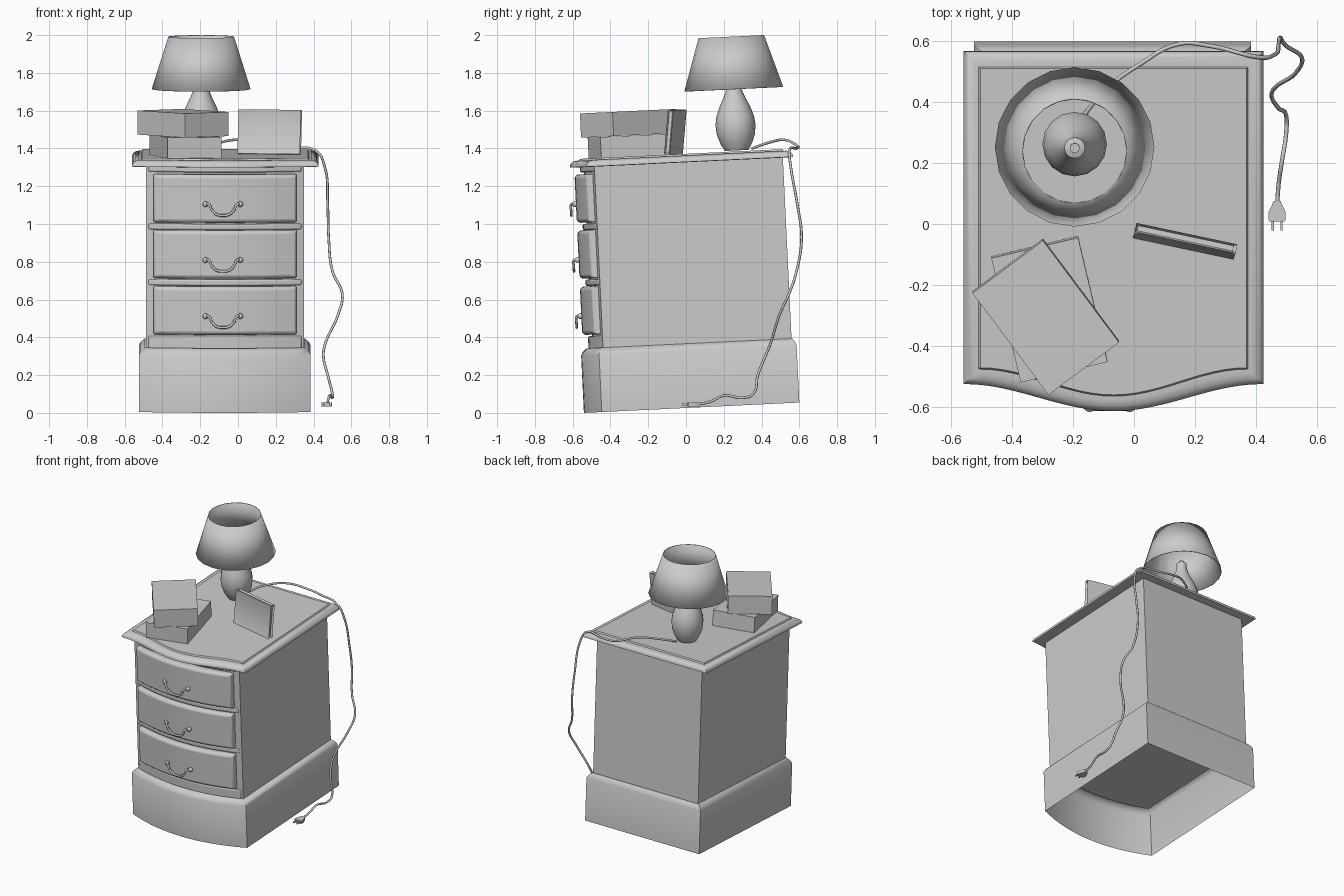
import bpy, bmesh, math
from mathutils import Matrix, Vector

if "Cube" in bpy.data.objects:
    bpy.data.objects.remove(bpy.data.objects["Cube"])

TILT = Matrix.Rotation(0.048, 4, 'X')   # the whole cabinet leans slightly forward
grey = bpy.data.materials.new("plain_grey")
grey.diffuse_color = (0.6, 0.6, 0.6, 1)
grey.use_nodes = True
grey.node_tree.nodes["Principled BSDF"].inputs["Base Color"].default_value = grey.diffuse_color


def finish(name, bm, angle=35, bevel=0, tilt=True):
    bmesh.ops.recalc_face_normals(bm, faces=bm.faces)
    me = bpy.data.meshes.new(name)
    bm.to_mesh(me)
    bm.free()
    if tilt:
        me.transform(TILT)
    me.materials.append(grey)
    ob = bpy.data.objects.new(name, me)
    bpy.context.collection.objects.link(ob)
    bpy.ops.object.select_all(action='DESELECT')
    ob.select_set(True)
    bpy.context.view_layer.objects.active = ob
    bpy.ops.object.shade_smooth_by_angle(angle=math.radians(angle))
    if bevel:
        m = ob.modifiers.new("rounded_edges", 'BEVEL')
        m.width, m.segments, m.limit_method = bevel, 2, 'ANGLE'
    return ob


def loft(loops, bottom=True, top=True):
    bm = bmesh.new()
    rows = [[bm.verts.new(p) for p in lp] for lp in loops]
    n = len(rows[0])
    for a, b in zip(rows, rows[1:]):
        for i in range(n):
            j = (i + 1) % n
            bm.faces.new((a[i], a[j], b[j], b[i]))
    if bottom:
        bm.faces.new(rows[0][::-1])
    if top:
        bm.faces.new(rows[-1])
    return bm


def bowed(x0, x1, back, corner, centre, z, wave=False, n=16):
    """Outline with a straight back and a bowed front."""
    pts = []
    for i in range(n + 1):
        t = 2 * i / n - 1
        f = (1 - math.cos(math.pi * t)) / 2 if wave else t * t
        pts.append((x0 + (x1 - x0) * i / n, centre + (corner - centre) * f, z))
    return pts + [(x1, back, z), (x0, back, z)]


def lathe(x, y, profile, n):
    return [[(x + r * math.cos(2 * math.pi * i / n), y + r * math.sin(2 * math.pi * i / n), z)
             for i in range(n)] for r, z in profile]


def tube(name, pts, radius, tilt=True):
    cu = bpy.data.curves.new(name, 'CURVE')
    cu.dimensions = '3D'
    cu.bevel_depth, cu.bevel_resolution, cu.resolution_u = radius, 2, 6
    cu.use_fill_caps = True
    sp = cu.splines.new('BEZIER')
    sp.bezier_points.add(len(pts) - 1)
    for bp, p in zip(sp.bezier_points, pts):
        bp.co = p
        bp.handle_left_type = bp.handle_right_type = 'AUTO'
    if tilt:
        cu.transform(TILT)
    cu.materials.append(grey)
    ob = bpy.data.objects.new(name, cu)
    bpy.context.collection.objects.link(ob)


def box(centre, size, matrix=Matrix()):
    bm = bmesh.new()
    bmesh.ops.create_cube(bm, size=1, matrix=Matrix.Translation(centre) @ matrix
                          @ Matrix.Diagonal((*size, 1)))
    return bm


# plinth: open below, closed by a panel at the top
finish("plinth", loft([
    bowed(-0.525, 0.385, 0.602, -0.445, -0.54, 0.026),
    bowed(-0.525, 0.385, 0.602, -0.445, -0.54, 0.33),
    bowed(-0.515, 0.375, 0.594, -0.437, -0.53, 0.348),
    bowed(-0.495, 0.355, 0.58, -0.425, -0.51, 0.366)], bottom=False), angle=50)

# carcass and the rails between the drawers
finish("carcass", loft([bowed(-0.488, 0.35, 0.577, -0.422, -0.478, z) for z in (0.36, 1.335)]))
for i, (z0, z1) in enumerate([(0.36, 0.43), (0.697, 0.73), (0.992, 1.025), (1.298, 1.335)]):
    finish(f"rail_{i + 1}", loft([bowed(-0.475, 0.337, -0.40, -0.428, -0.499, z)
                                  for z in (z0, z1)]), bevel=0.008)

# drawers with raised fronts and swing handles
for i, z0 in enumerate((0.438, 0.736, 1.032)):
    bm = loft([bowed(-0.447, 0.309, -0.40, -0.452, -0.515, z) for z in (z0, z0 + 0.256)])
    bmesh.ops.recalc_face_normals(bm, faces=bm.faces)
    front = [f for f in bm.faces if f.normal.y < -0.5]
    bmesh.ops.inset_region(bm, faces=front, thickness=0.014, depth=0.014)
    finish(f"drawer_{i + 1}", bm, bevel=0.006)
    zb = z0 + 0.10
    arc = [(-0.092, 0, -0.53), (-0.075, 0, -0.553), (-0.055, -0.035, -0.556),
           (-0.03, -0.055, -0.556)]
    arc = arc + [(0, -0.059, -0.556)] + [(-a, b, c) for a, b, c in arc[::-1]]
    tube(f"handle_{i + 1}", [(-0.08 + a, c, zb + b) for a, b, c in arc], 0.007)
    for s, side in ((-1, "left"), (1, "right")):
        bm = bmesh.new()
        bmesh.ops.create_uvsphere(bm, u_segments=12, v_segments=8, radius=0.015,
                                  matrix=Matrix.Translation((-0.08 + s * 0.092, -0.534, zb)))
        finish(f"handle_mount_{i + 1}_{side}", bm, angle=60)

# moulded top board: (inset, height) profile
edge = [(0.02, 1.325), (0, 1.327), (0, 1.337), (0.006, 1.348), (0.018, 1.357),
        (0.034, 1.361), (0.05, 1.361), (0.055, 1.37)]
finish("top_board", loft([bowed(-0.56 + o, 0.425 - o, 0.632 - o, -0.462 + o, -0.551 + o, z, True, 24)
                          for o, z in edge]), angle=40)

# lamp foot and shade
foot = [(0.062, 1.375), (0.083, 1.41), (0.101, 1.46), (0.106, 1.51), (0.1, 1.555), (0.082, 1.605),
        (0.058, 1.655), (0.042, 1.695), (0.034, 1.73), (0.034, 1.76), (0.016, 1.765), (0.016, 1.78)]
finish("lamp_foot", loft(lathe(-0.195, 0.335, foot, 16)), angle=50)
shade = finish("lamp_shade", loft(lathe(-0.195, 0.335, [(0.262, 1.70), (0.174, 1.978)], 20),
                                  False, False), angle=40)
shade.modifiers.new("thin_wall", 'SOLIDIFY').thickness = 0.004

# two stacked books
finish("lower_book", box((-0.278, -0.212, 1.425), (0.293, 0.42, 0.11),
                         Matrix.Rotation(math.radians(13.3), 4, 'Z')))
finish("upper_book", box((-0.29, -0.231, 1.546), (0.418, 0.289, 0.128),
                         Matrix.Rotation(math.radians(-53.3), 4, 'Z')))

# leaning picture frame with sunken picture and slotted edges
lean = Matrix.Rotation(math.radians(-12), 4, 'Z') @ Matrix.Rotation(math.radians(-7.8), 4, 'X')
bm = box((0, 0, 0), (0.338, 0.03, 0.235))
bmesh.ops.recalc_face_normals(bm, faces=bm.faces)
for pick, t, d in ((lambda v: v.y < -0.9, 0.026, -0.008), (lambda v: v.z > 0.9, 0.009, -0.012),
                   (lambda v: v.x > 0.9, 0.009, -0.012)):
    face = max((f for f in bm.faces if pick(f.normal)), key=lambda f: f.calc_area())
    bmesh.ops.inset_individual(bm, faces=[face], thickness=t, depth=d)
bm.transform(Matrix.Translation((0.168, 0.015, 1.488)) @ lean)
finish("picture_frame", bm)

# cord hanging down to the floor
tube("lamp_cord", [
    (-0.17, 0.35, 1.40), (-0.1, 0.435, 1.43), (0.02, 0.525, 1.445), (0.15, 0.592, 1.41),
    (0.25, 0.585, 1.40), (0.415, 0.547, 1.385), (0.46, 0.555, 1.30), (0.475, 0.59, 1.1),
    (0.48, 0.612, 0.93), (0.50, 0.585, 0.75), (0.552, 0.545, 0.63), (0.53, 0.495, 0.52),
    (0.46, 0.445, 0.36), (0.452, 0.42, 0.30), (0.475, 0.38, 0.20), (0.50, 0.355, 0.10),
    (0.50, 0.30, 0.08), (0.485, 0.20, 0.092), (0.475, 0.13, 0.06), (0.47, 0.06, 0.045)],
    0.007, tilt=False)

# plug: tapered body and two prongs
body = [(0.012, 0.075), (0.018, 0.06), (0.028, 0.04), (0.028, 0.012), (0.024, 0.008)]
finish("plug", loft([[(0.47 + sx * w, y, 0.044 + sz * 0.011) for sx, sz in
                      ((-1, -1), (1, -1), (1, 1), (-1, 1))] for w, y in body]), tilt=False)
for s, side in ((-1, "left"), (1, "right")):
    finish(f"plug_prong_{side}", box((0.47 + s * 0.014, -0.005, 0.044), (0.007, 0.032, 0.01)),
           tilt=False)
